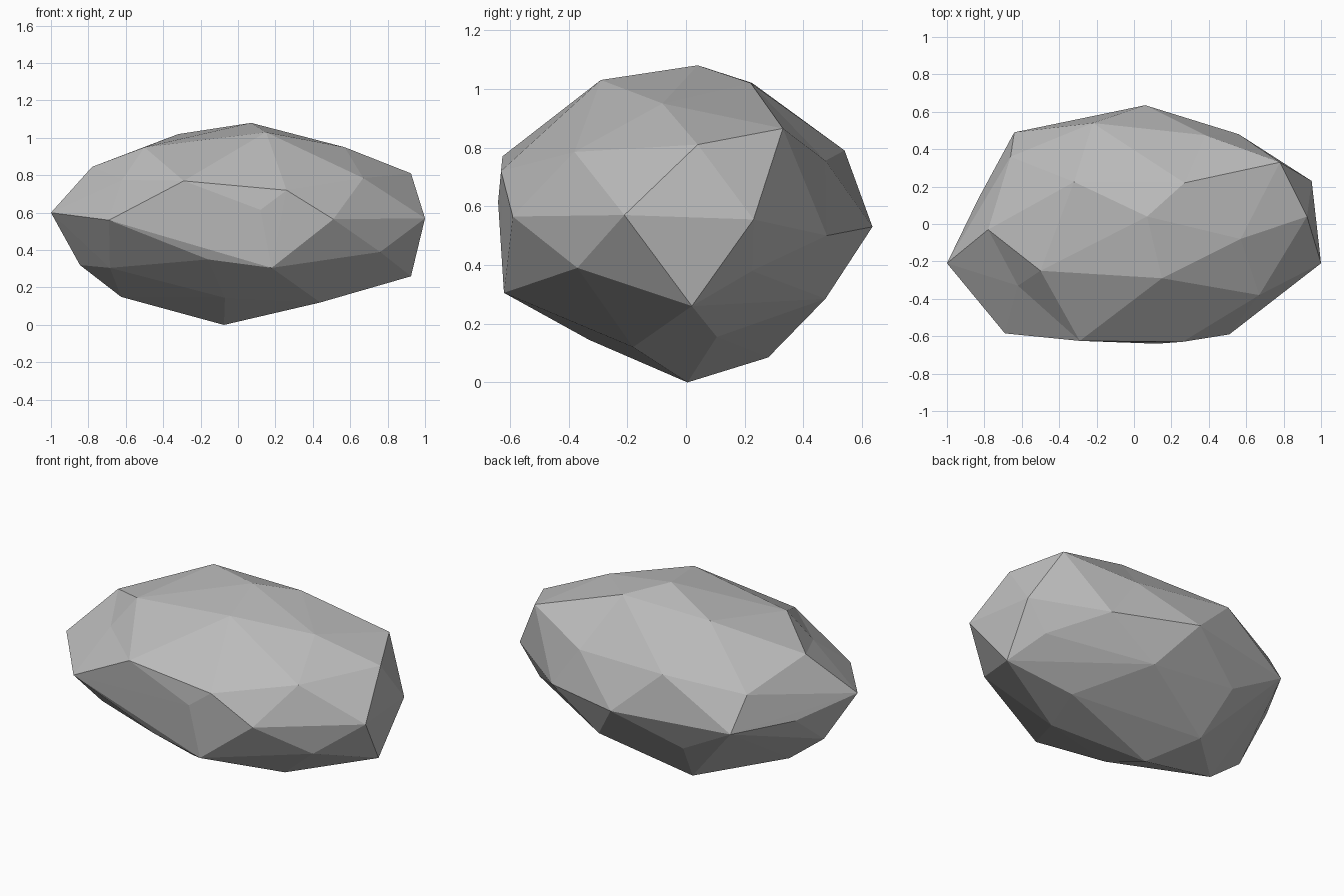
import bpy
import bmesh
from mathutils import Vector

# Remove the default cube only
default_cube = bpy.data.objects.get("Cube")
if default_cube is not None:
    bpy.data.objects.remove(default_cube, do_unlink=True)


def make_material(name, colour):
    material = bpy.data.materials.new(name)
    material.use_nodes = True
    material.diffuse_color = colour
    shader = material.node_tree.nodes.get("Principled BSDF")
    shader.inputs["Base Color"].default_value = colour
    shader.inputs["Roughness"].default_value = 0.9
    return material


# Corners of the stone, from the crown down to the underside
crown = [
    (.07, .04, 1.08), (.15, -.29, 1.03), (.27, .22, 1.02),
    (-.32, .225, 1.02), (-.5, -.25, .95), (.57, -.08, .95),
]
shoulder = [
    (.78, .33, .865), (-.78, -.03, .845), (.925, .04, .81),
    (-.22, .54, .79), (.67, -.38, .785), (-.29, -.625, .77),
    (.26, -.63, .72), (-.66, .36, .715),
]
girdle = [
    (.12, -.64, .615), (-1, -.21, .6), (1, -.21, .57), (.51, -.59, .565),
    (-.69, -.585, .56), (.95, .23, .555), (.06, .635, .53),
    (-.83, .14, .52), (-.64, .49, .52), (.56, .48, .5),
]
flank = [
    (.76, -.37, .39), (.82, .225, .38), (-.16, -.58, .35),
    (-.31, .47, .34), (-.845, -.11, .32), (.18, -.62, .305),
    (-.685, -.32, .305), (.25, .475, .285), (.925, .02, .26),
]
underside = [
    (.53, .105, .155), (-.625, -.095, .15), (-.07, -.33, .145),
    (.44, -.18, .12), (-.24, .28, .085), (-.075, .005, 0),
]
# Shallow dents: lifted while the skin is wrapped, then pressed back in
dents = [(-.62, -.33, .775), (.38, .475, .755)]
lifts = [1.12, 1.05]


def build_stone(name, material):
    bm = bmesh.new()
    for corner in crown + shoulder + girdle + flank + underside:
        bm.verts.new(corner)

    middle = Vector((0, 0, .54))
    pressed = []
    for dent, lift in zip(dents, lifts):
        target = Vector(dent)
        raised = middle + (target - middle) * lift
        pressed.append((bm.verts.new(raised), target))

    # Wrap the corners in one faceted skin
    bmesh.ops.convex_hull(bm, input=list(bm.verts))
    for vert, target in pressed:
        vert.co = target
    loose = [vert for vert in bm.verts if not vert.link_faces]
    bmesh.ops.delete(bm, geom=loose, context="VERTS")
    bmesh.ops.recalc_face_normals(bm, faces=list(bm.faces))

    # Flat facets
    for face in bm.faces:
        face.smooth = False

    mesh = bpy.data.meshes.new(name)
    bm.to_mesh(mesh)
    bm.free()
    mesh.materials.append(material)
    stone = bpy.data.objects.new(name, mesh)
    bpy.context.collection.objects.link(stone)
    return stone


stone_grey = make_material("stone_grey", (.5, .5, .5, 1))
build_stone("rock", stone_grey)
